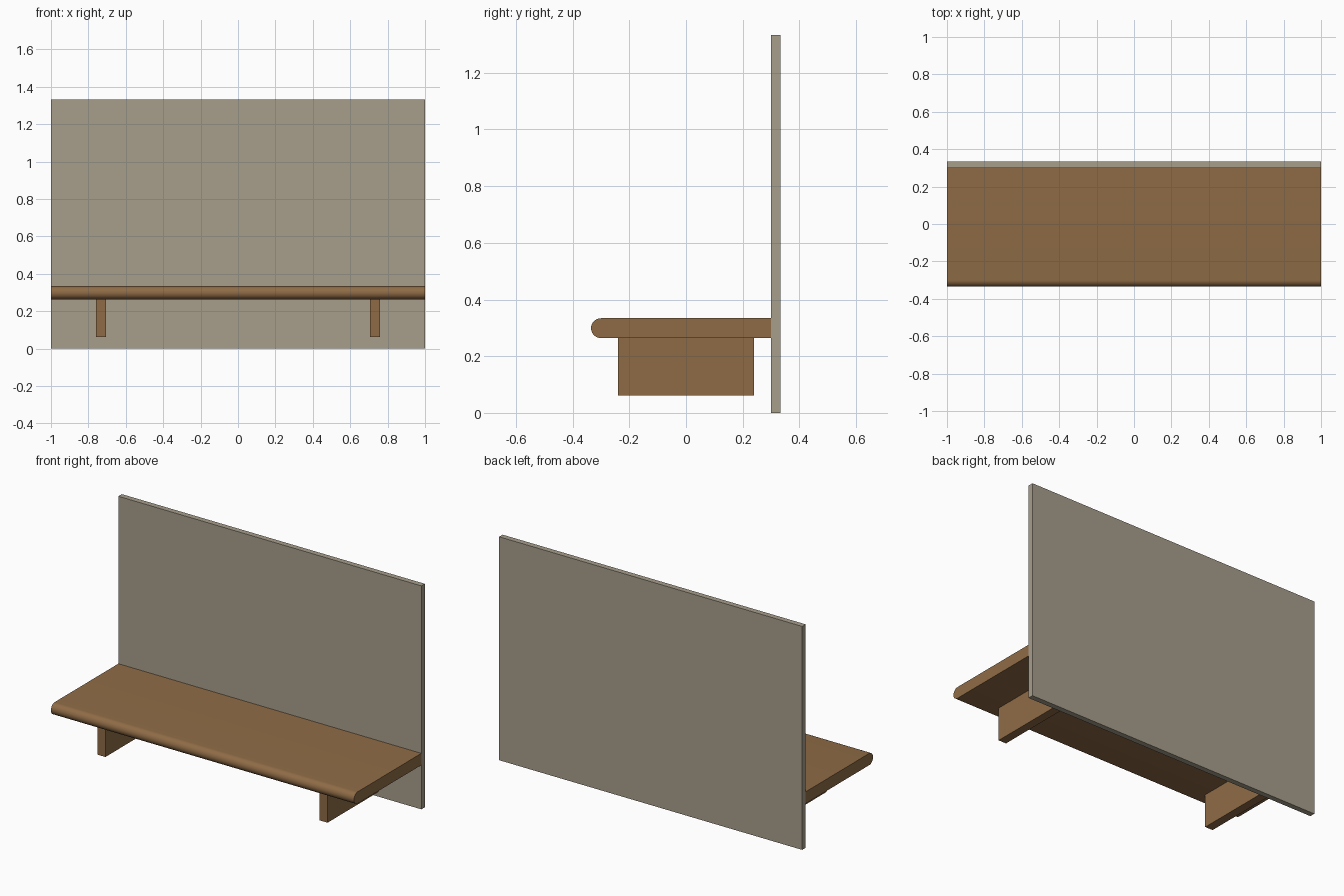
import bpy, bmesh, math

if "Cube" in bpy.data.objects:
    bpy.data.objects.remove(bpy.data.objects["Cube"])


def material(name, rgb):
    m = bpy.data.materials.new(name)
    m.diffuse_color = (*rgb, 1.0)
    m.use_nodes = True
    m.node_tree.nodes["Principled BSDF"].inputs["Base Color"].default_value = m.diffuse_color
    return m


wood = material("brown wood", (0.274, 0.148, 0.061))
stone = material("warm grey panel", (0.386, 0.342, 0.263))


def extrude_x(name, profile, x0, x1, mat):
    """Extrude a (y, z) profile along x into a closed solid."""
    bm = bmesh.new()
    face = bm.faces.new([bm.verts.new((x0, y, z)) for y, z in profile])
    ext = bmesh.ops.extrude_face_region(bm, geom=[face])
    moved = [g for g in ext["geom"] if isinstance(g, bmesh.types.BMVert)]
    bmesh.ops.translate(bm, verts=moved, vec=(x1 - x0, 0, 0))
    bmesh.ops.recalc_face_normals(bm, faces=bm.faces)
    mesh = bpy.data.meshes.new(name)
    bm.to_mesh(mesh)
    bm.free()
    mesh.materials.append(mat)
    ob = bpy.data.objects.new(name, mesh)
    bpy.context.collection.objects.link(ob)
    return ob


def rect(y0, y1, z0, z1):
    return [(y0, z0), (y1, z0), (y1, z1), (y0, z1)]


# upright back panel
extrude_x("back_panel", rect(0.30, 0.333, 0.0, 1.333), -1, 1, stone)

# seat board with a fully rounded front edge
z0, z1, front, back = 0.264, 0.334, -0.335, 0.30
r, n = (z1 - z0) / 2, 16
nose = [(front + r - r * math.sin(math.pi * i / n),
         z0 + r + r * math.cos(math.pi * i / n)) for i in range(n + 1)]
seat = extrude_x("seat", nose + [(back, z0), (back, z1)], -1, 1, wood)
bpy.context.view_layer.objects.active = seat
seat.select_set(True)
bpy.ops.object.shade_smooth_by_angle(angle=math.radians(30))

# pair of support boards under the seat
for side, s in (("left", -1), ("right", 1)):
    extrude_x(side + "_support", rect(-0.24, 0.24, 0.062, z0),
              s * 0.733 - 0.026, s * 0.733 + 0.026, wood)
